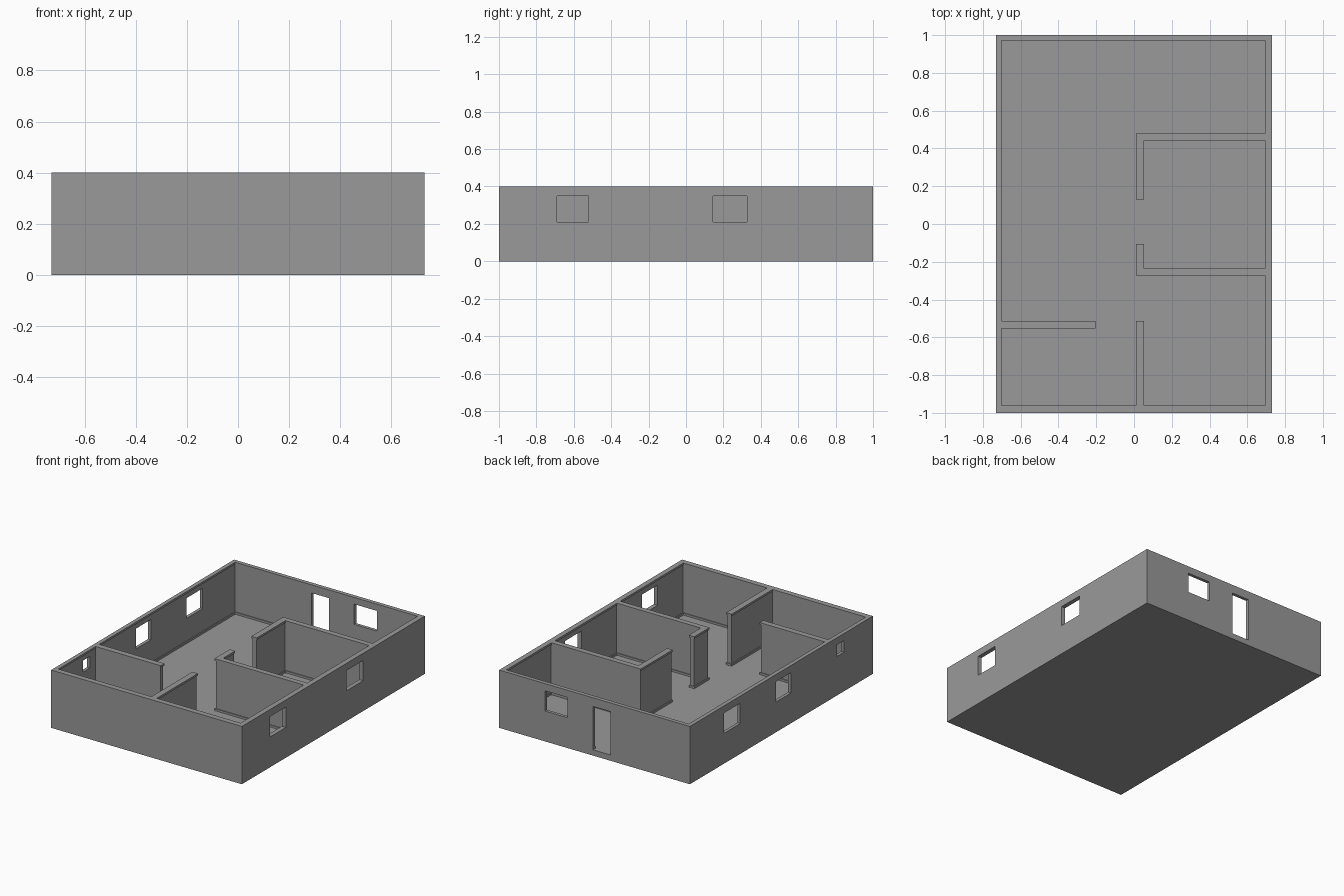
import bpy, bmesh

cube = bpy.data.objects.get("Cube")
if cube:
    bpy.data.objects.remove(cube, do_unlink=True)

grey = bpy.data.materials.new("plain grey")
grey.use_nodes = True
colour = (0.32, 0.32, 0.32, 1)
grey.diffuse_color = colour
grey.node_tree.nodes["Principled BSDF"].inputs["Base Color"].default_value = colour

X, Y, FLOOR, TOP = 0.73, 1.0, 0.04, 0.4   # half sizes and levels
TRIM, TRIM_H = 0.006, 0.014               # moulding depth and height
FAR = 3                                   # runs past the plan, clipped later

# Wall footprints (x0, x1, y0, y1), measured over the mouldings
outer = [(-FAR, -0.702, -FAR, FAR), (0.694, FAR, -FAR, FAR),
         (-FAR, FAR, -FAR, -0.962), (-FAR, FAR, 0.972, FAR)]
partitions = [(0.011, FAR, 0.442, 0.48), (0.011, 0.053, 0.13, 0.48),
              (0.011, FAR, -0.273, -0.236), (0.011, 0.053, -0.273, -0.106),
              (0.011, 0.053, -FAR, -0.514), (-FAR, -0.204, -0.554, -0.514)]
plan = outer + partitions

# Openings (x0, x1, y0, y1, z0, z1)
SILL, HEAD = 0.21, 0.35
openings = [(0.65, FAR, -0.69, -0.52, SILL, HEAD),
            (0.65, FAR, 0.145, 0.325, SILL, HEAD),
            (-FAR, -0.65, 0.45, 0.625, SILL, HEAD),
            (-FAR, -0.65, -0.105, 0.06, SILL, HEAD),
            (-FAR, -0.65, -0.685, -0.607, 0.27, HEAD),
            (0.205, 0.381, 0.93, FAR, SILL, HEAD),
            (-0.121, 0.013, 0.93, FAR, FLOOR, 0.34)]


def shrink(rect):
    a, b, c, d = rect
    return (a + TRIM, b - TRIM, c + TRIM, d - TRIM)


def extend(rects, z0, z1):
    return [(*r, z0, z1) for r in rects]


def inside(point, box):
    return all(box[2 * i] < point[i] < box[2 * i + 1] for i in range(3))


def solid(name, add, cut=()):
    """Union of boxes minus other boxes, clipped to the plan, as one clean mesh."""
    limits = (X, Y, TOP)
    cuts = []
    for i in range(3):
        low = 0 if i == 2 else -limits[i]
        values = {min(max(b[2 * i + s], low), limits[i])
                  for b in [*add, *cut] for s in (0, 1)}
        cuts.append(sorted({round(v, 5) for v in values}))
    sizes = [len(c) - 1 for c in cuts]
    filled = set()
    for i in range(sizes[0]):
        for j in range(sizes[1]):
            for k in range(sizes[2]):
                p = [(c[n] + c[n + 1]) / 2 for c, n in zip(cuts, (i, j, k))]
                if any(inside(p, b) for b in add) and not any(inside(p, b) for b in cut):
                    filled.add((i, j, k))

    # Keep only the faces between filled and empty cells
    bm = bmesh.new()
    verts = {}

    def vert(key):
        if key not in verts:
            verts[key] = bm.verts.new([c[n] for c, n in zip(cuts, key)])
        return verts[key]

    for cell in filled:
        for axis in range(3):
            u, v = (axis + 1) % 3, (axis + 2) % 3
            for side in (0, 1):
                neighbour = list(cell)
                neighbour[axis] += 2 * side - 1
                if tuple(neighbour) in filled:
                    continue
                ring = []
                for du, dv in ((0, 0), (1, 0), (1, 1), (0, 1)):
                    key = list(cell)
                    key[axis] += side
                    key[u] += du
                    key[v] += dv
                    ring.append(vert(tuple(key)))
                bm.faces.new(ring if side else ring[::-1])
    bmesh.ops.dissolve_limit(bm, angle_limit=0.01, verts=bm.verts, edges=bm.edges)
    mesh = bpy.data.meshes.new(name)
    bm.to_mesh(mesh)
    bm.free()
    mesh.materials.append(grey)
    obj = bpy.data.objects.new(name, mesh)
    bpy.context.collection.objects.link(obj)
    return obj


core = [shrink(r) for r in plan]

# Floor slab, then walls with windows and door cut through
solid("floor", [(-X, X, -Y, Y, 0, FLOOR)])
solid("walls", extend(core, FLOOR, TOP), openings)

# Thin mouldings along the foot and the top of every wall
for name, z0, z1 in (("skirting", FLOOR, FLOOR + TRIM_H), ("top_trim", TOP - TRIM_H, TOP)):
    solid(name, extend(plan, z0, z1), extend(core, z0, z1) + openings)
